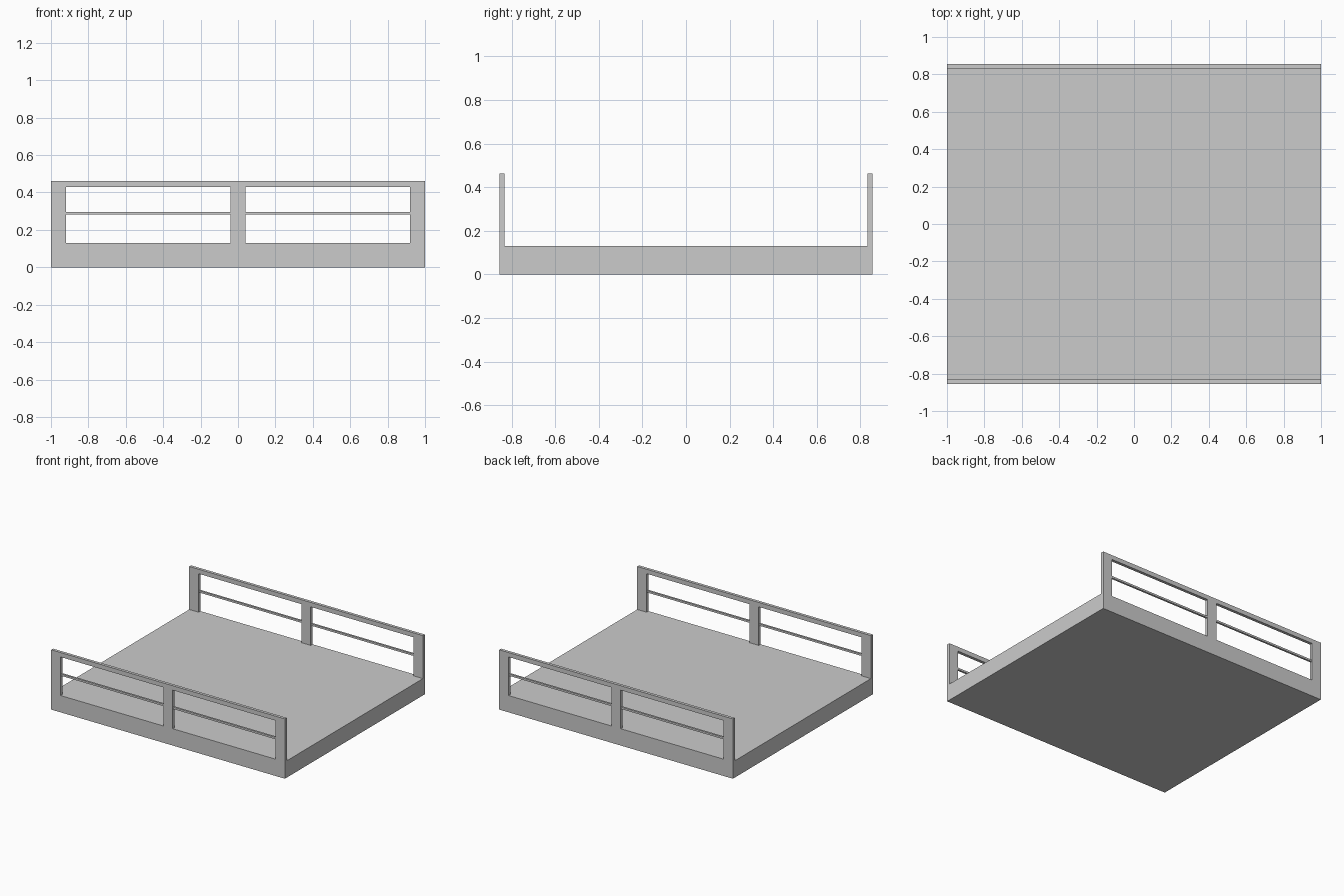
import bpy, bmesh

if "Cube" in bpy.data.objects:
    bpy.data.objects.remove(bpy.data.objects["Cube"])

HALF_Y, DECK_Z, TOP_Z = 0.855, 0.13, 0.4625
THICK, POST, BEAM_Z = 0.023, 0.08, 0.428
ROD_Z, ROD = 0.289, 0.015


def finish(name, bm):
    bmesh.ops.recalc_face_normals(bm, faces=bm.faces)
    mesh = bpy.data.meshes.new(name)
    bm.to_mesh(mesh)
    bm.free()
    obj = bpy.data.objects.new(name, mesh)
    bpy.context.collection.objects.link(obj)
    return obj


def box(name, size, centre):
    bm = bmesh.new()
    bmesh.ops.create_cube(bm, size=1)
    bmesh.ops.scale(bm, vec=size, verts=bm.verts)
    obj = finish(name, bm)
    obj.location = centre
    return obj


def railing_frame(name, y0):
    # Three posts joined by a top beam, as one extruded outline
    h = POST / 2
    inner = [(1 - POST, DECK_Z), (1 - POST, BEAM_Z), (h, BEAM_Z), (h, DECK_Z)]
    right = [(1, TOP_Z), (1, DECK_Z)] + inner
    outline = right + [(-x, z) for x, z in reversed(right)]
    bm = bmesh.new()
    face = bm.faces.new([bm.verts.new((x, y0, z)) for x, z in outline])
    side = bmesh.ops.extrude_face_region(bm, geom=[face], use_keep_orig=True)
    moved = [v for v in side["geom"] if isinstance(v, bmesh.types.BMVert)]
    bmesh.ops.translate(bm, vec=(0, THICK, 0), verts=moved)
    return finish(name, bm)


# Deck slab
box("deck", (2, 2 * HALF_Y, DECK_Z), (0, 0, DECK_Z / 2))

# Railings along front and back, with a thin middle rail in each bay
for label, s in (("front", -1), ("back", 1)):
    yc = s * (HALF_Y - THICK / 2)
    railing_frame(f"{label}_railing_frame", yc - THICK / 2)
    bay = 1 - POST * 1.5
    for side, sx in (("left", -1), ("right", 1)):
        box(f"{label}_{side}_middle_rail", (bay, ROD, ROD),
            (sx * (POST / 2 + bay / 2), yc, ROD_Z))
